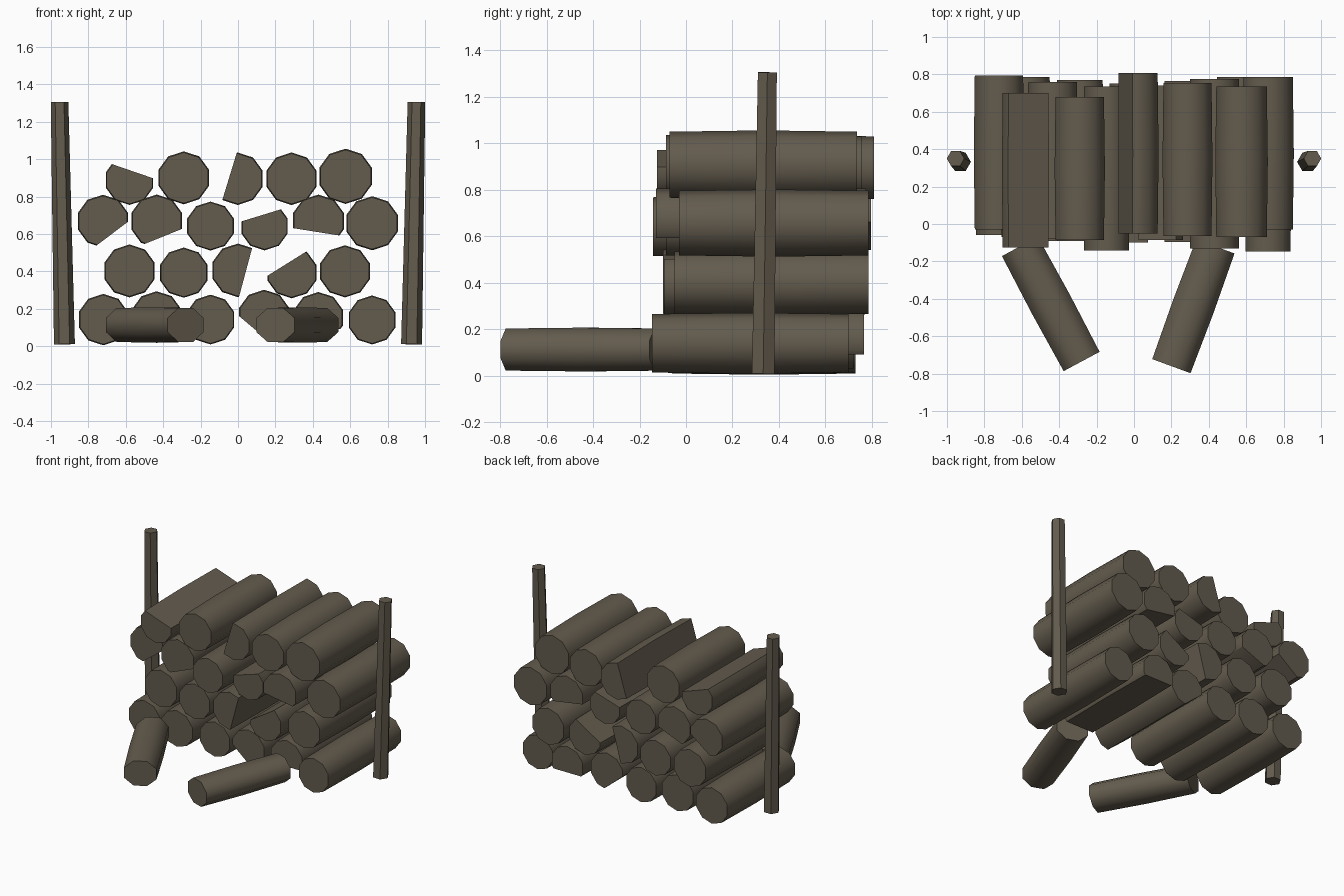
import bpy, bmesh, math
from mathutils import Vector, Matrix

if "Cube" in bpy.data.objects:
    bpy.data.objects.remove(bpy.data.objects["Cube"])

wood = bpy.data.materials.new("weathered brown wood")
wood.diffuse_color = (0.125, 0.105, 0.075, 1)
wood.use_nodes = True
wood.node_tree.nodes["Principled BSDF"].inputs["Base Color"].default_value = wood.diffuse_color


def rod(name, a, b, r0, r1, sides, phase=90, bulge=1.04, cut=None, squash=1.0, smooth=40):
    """Slightly barrelled rod from a to b; cut=(angle, distance) slices one side flat."""
    a, b = Vector(a), Vector(b)
    axis = b - a
    length = axis.length
    bm = bmesh.new()
    rings = []
    for t, r in ((0, r0), (0.5, (r0 + r1) / 2 * bulge), (1, r1)):
        ring = []
        for i in range(sides):
            w = math.radians(phase) + math.tau * i / sides
            ring.append(bm.verts.new((r * math.cos(w), t * length, r * math.sin(w) * squash)))
        rings.append(ring)
    for lo, hi in zip(rings, rings[1:]):
        for i in range(sides):
            j = (i + 1) % sides
            bm.faces.new((lo[i], lo[j], hi[j], hi[i]))
    bm.faces.new(rings[0])
    bm.faces.new(rings[-1])
    if cut:
        w = math.radians(cut[0])
        n = Vector((math.cos(w), 0, math.sin(w)))
        bmesh.ops.bisect_plane(bm, geom=bm.verts[:] + bm.edges[:] + bm.faces[:],
                               plane_co=n * cut[1], plane_no=n, clear_outer=True)
        bmesh.ops.holes_fill(bm, edges=[e for e in bm.edges if e.is_boundary], sides=0)
    bmesh.ops.recalc_face_normals(bm, faces=bm.faces[:])
    # local y follows the axis, local z stays as upright as possible
    y = axis.normalized()
    x = y.cross(Vector((0, 0, 1)) if abs(y.z) < 0.9 else Vector((0, 1, 0))).normalized()
    if abs(y.z) > 0.9:
        x = Vector((1, 0, 0)) - y * y.x
        x.normalize()
    z = x.cross(y)
    m = Matrix((x, y, z)).transposed().to_4x4()
    bm.transform(Matrix.Translation(a) @ m)
    me = bpy.data.meshes.new(name)
    bm.to_mesh(me)
    bm.free()
    me.materials.append(wood)
    for p in me.polygons:
        p.use_smooth = True
    me.set_sharp_from_angle(angle=math.radians(smooth))
    ob = bpy.data.objects.new(name, me)
    bpy.context.collection.objects.link(ob)
    return ob


# Stacked logs: x, z, radius, front y, back y, optional split (angle, distance)
rows = [
    [(-.72, .142, .132, -.06, .73), (-.435, .155, .133, -.09, .72), (-.147, .142, .128, -.06, .73),
     (.14, .16, .136, -.08, .72, (-130, .086)), (.43, .152, .132, -.05, .765, (-90, .06)),
     (.717, .14, .126, -.147, .70)],
    [(-.58, .402, .136, -.07, .785), (-.29, .393, .129, -.09, .77), (0, .405, .138, -.10, .75, (-15, .042)),
     (.288, .393, .132, -.095, .765, (122, .055)), (.572, .40, .134, -.05, .785)],
    [(-.722, .668, .136, -.03, .795, (-53, .083)), (-.435, .668, .137, -.08, .76, (-68, .089)),
     (-.147, .642, .126, -.142, .735), (.142, .642, .125, -.085, .74, (107, .06)),
     (.43, .668, .137, -.13, .775, (-99, .058)), (.717, .657, .139, -.03, .785)],
    [(-.58, .888, .128, -.125, .70, (71, .05)), (-.29, .90, .136, -.085, .68),
     (-.002, .895, .135, -.05, .808, (163, .045)), (.286, .895, .135, -.065, .755),
     (.575, .908, .142, -.07, .735)],
]
for k, row in enumerate(rows, 1):
    for i, (x, z, r, y0, y1, *cut) in enumerate(row, 1):
        rod(f"{'split' if cut else 'round'}_log_row{k}_{i}", (x, y0, z), (x, y1, z),
            r, r, 10, cut=cut[0] if cut else None)

# Upright stakes holding the pile at each side
for s, name in ((-1, "left_stake"), (1, "right_stake")):
    rod(name, (s * .928, .332, .01), (s * .954, .35, 1.305), .056, .047, 6, phase=0, bulge=1.0)

# Loose logs lying in front
for name, a, b in (("left_loose_log", (-.28, -.735, .113), (-.61, -.12, .113)),
                   ("right_loose_log", (.20, -.76, .113), (.435, -.12, .113))):
    rod(name, a, b, .118, .118, 8, phase=22.5, squash=.83, smooth=56)
